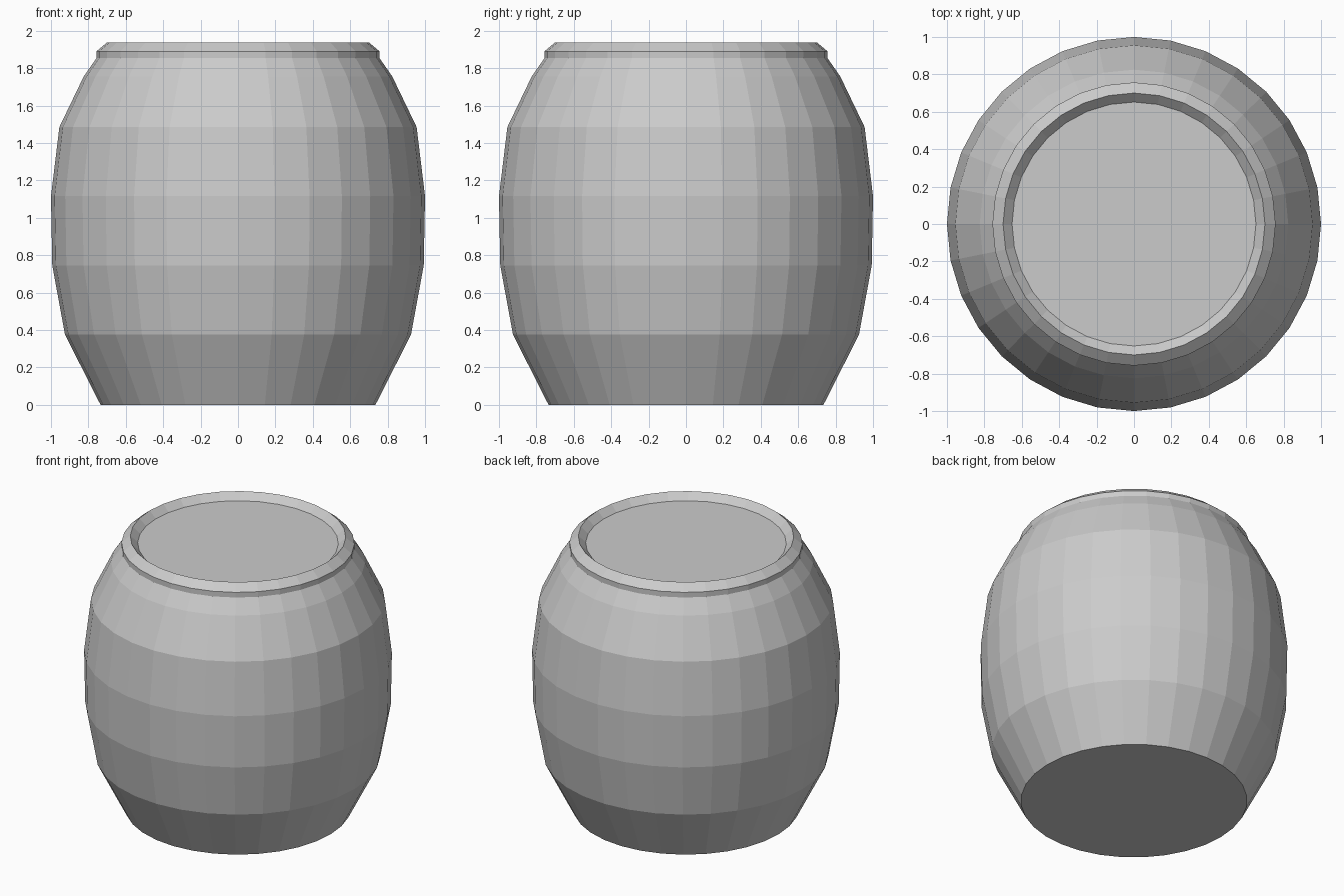
import bpy, bmesh, math

if "Cube" in bpy.data.objects:
    bpy.data.objects.remove(bpy.data.objects["Cube"])

SIDES = 32

grey = bpy.data.materials.new("plain grey")
grey.diffuse_color = (0.6, 0.6, 0.6, 1)
grey.use_nodes = True
grey.node_tree.nodes["Principled BSDF"].inputs["Base Color"].default_value = grey.diffuse_color


def lathe(name, profile):
    """Spin a (radius, height) profile into a closed, flat-shaded solid."""
    bm = bmesh.new()
    rings = []
    for r, z in profile:
        ring = []
        for i in range(SIDES):
            a = 2 * math.pi * i / SIDES
            ring.append(bm.verts.new((r * math.cos(a), r * math.sin(a), z)))
        rings.append(ring)
    for lo, hi in zip(rings, rings[1:]):
        for i in range(SIDES):
            j = (i + 1) % SIDES
            bm.faces.new((lo[i], lo[j], hi[j], hi[i]))
    bm.faces.new(rings[0][::-1])   # flat base
    bm.faces.new(rings[-1])        # recessed lid
    bmesh.ops.recalc_face_normals(bm, faces=bm.faces)
    mesh = bpy.data.meshes.new(name)
    bm.to_mesh(mesh)
    bm.free()
    mesh.materials.append(grey)
    obj = bpy.data.objects.new(name, mesh)
    bpy.context.collection.objects.link(obj)
    return obj


# Bulging body, bevelled rim and sunken lid in one continuous profile
lathe("barrel", [
    (0.735, 0.0), (0.925, 0.375), (0.993, 0.745), (1.0, 1.115),
    (0.955, 1.485), (0.825, 1.755), (0.757, 1.853),   # body
    (0.757, 1.89), (0.70, 1.937),                     # rim
    (0.652, 1.89),                                    # lid edge
])
